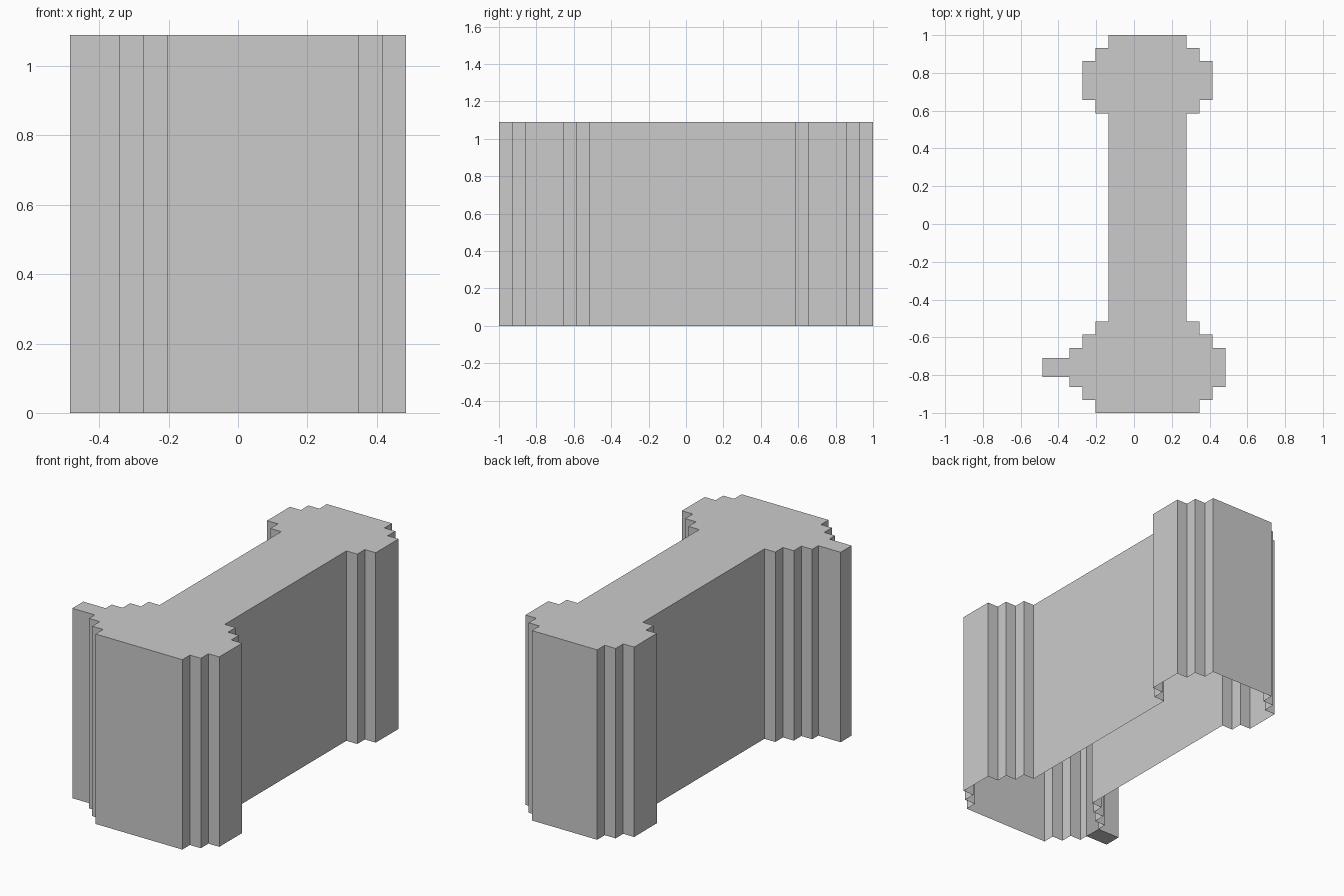
import bpy, bmesh

if "Cube" in bpy.data.objects:
    bpy.data.objects.remove(bpy.data.objects["Cube"])

STEP = 2 / 29          # stair-step size of the outline
CX = 0.071             # symmetry axis of the body
HEIGHT = 1.09
NUB_X, NUB_Y0, NUB_Y1 = -0.485, -0.81, -0.71

# (half width, upper y) of each layer, in steps from the front end
layers = [(4, 1), (5, 2), (6, 5), (5, 6), (4, 7), (3, 23),
          (4, 24), (5, 27), (4, 28), (3, 29)]

right = []
y = -1.0
for half, top in layers:
    right.append((CX + half * STEP, y))
    y = -1 + top * STEP
    right.append((CX + half * STEP, y))
left = [(2 * CX - px, py) for px, py in reversed(right)]

# Side nub goes into the widest layer of the left side
wide_x = CX - 6 * STEP
i = next(k for k, p in enumerate(left) if abs(p[0] - wide_x) < 1e-5) + 1
nub = [(wide_x, NUB_Y1), (NUB_X, NUB_Y1), (NUB_X, NUB_Y0), (wide_x, NUB_Y0)]
outline = right + left[:i] + nub + left[i:]

# Thin shell: top cap and walls, open underneath except below the nub
bm = bmesh.new()
low = [bm.verts.new((px, py, 0)) for px, py in outline]
high = [bm.verts.new((px, py, HEIGHT)) for px, py in outline]
n = len(outline)
for k in range(n):
    j = (k + 1) % n
    bm.faces.new((low[k], low[j], high[j], high[k]))
bm.faces.new(high)
start = len(right) + i
bm.faces.new(low[start:start + 4][::-1])

mesh = bpy.data.meshes.new("stepped_shell")
bm.to_mesh(mesh)
bm.free()
obj = bpy.data.objects.new("stepped_shell", mesh)
bpy.context.collection.objects.link(obj)
